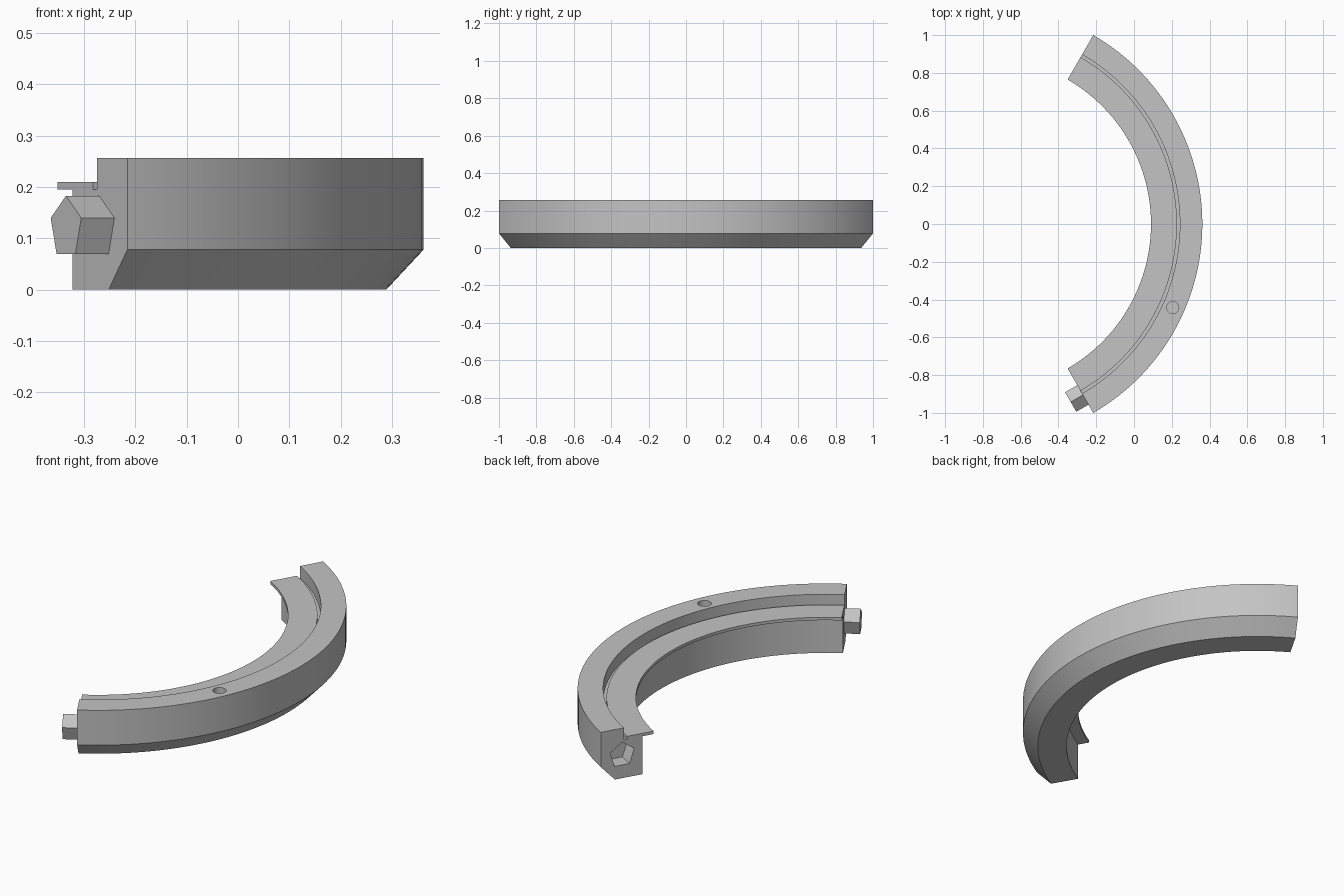
import bpy, bmesh
from math import sin, cos, pi, radians
from mathutils import Vector, Matrix

if "Cube" in bpy.data.objects:
    bpy.data.objects.remove(bpy.data.objects["Cube"], do_unlink=True)

CENTRE = Vector((-0.793, 0, 0))   # centre of the arc
HALF = radians(60)                # arc spans 120 degrees
STEPS = 72

grey = bpy.data.materials.new("plain grey")
grey.use_nodes = True
colour = (0.55, 0.55, 0.55, 1)
grey.diffuse_color = colour
grey.node_tree.nodes["Principled BSDF"].inputs["Base Color"].default_value = colour


def loft(name, rings):
    """Skin a list of closed rings and cap both ends."""
    bm = bmesh.new()
    rows = [[bm.verts.new(p) for p in ring] for ring in rings]
    n = len(rows[0])
    for a, b in zip(rows, rows[1:]):
        for i in range(n):
            j = (i + 1) % n
            bm.faces.new((a[i], a[j], b[j], b[i]))
    bm.faces.new(rows[0])
    bm.faces.new(rows[-1])
    bmesh.ops.recalc_face_normals(bm, faces=bm.faces)
    mesh = bpy.data.meshes.new(name)
    bm.to_mesh(mesh)
    bm.free()
    mesh.materials.append(grey)
    obj = bpy.data.objects.new(name, mesh)
    bpy.context.collection.objects.link(obj)
    return obj


def on_arc(r, angle, z):
    return CENTRE + Vector((r * cos(angle), r * sin(angle), z))


def pentagon_prism(name, angle, radius, start, end):
    """Pentagonal prism along the tangent at one end of the arc."""
    tangent = Vector((-sin(angle), cos(angle), 0))
    corners = [(1.045 + radius * sin(k * 2 * pi / 5), 0.1205 + radius * cos(k * 2 * pi / 5))
               for k in range(5)]
    return loft(name, [[on_arc(r, angle, z) + tangent * t for r, z in corners]
                       for t in (start, end)])


def activate(obj):
    bpy.ops.object.select_all(action="DESELECT")
    obj.select_set(True)
    bpy.context.view_layer.objects.active = obj


def cut(obj, cutter):
    activate(obj)
    mod = obj.modifiers.new("cut", "BOOLEAN")
    mod.operation, mod.solver, mod.object = "DIFFERENCE", "EXACT", cutter
    bpy.ops.object.modifier_apply(modifier=mod.name)
    bpy.data.objects.remove(cutter, do_unlink=True)


# Curved rail: outer wall, chamfered foot, thin inner lip, and a groove by the step
profile = [(0.940, 0), (1.082, 0), (1.1547, 0.078), (1.1547, 0.257), (1.036, 0.257),
           (1.036, 0.195), (1.020, 0.195), (1.020, 0.210), (0.883, 0.210),
           (0.883, 0.195), (0.940, 0.195)]
angles = [-HALF + 2 * HALF * i / STEPS for i in range(STEPS + 1)]
rail = loft("curved_rail", [[on_arc(r, a, z) for r, z in profile] for a in angles])

# Pentagonal socket in the back end
cut(rail, pentagon_prism("socket_cutter", HALF, 0.065, -0.08, 0.05))

# Blind round hole in the top
hole_at = Vector((0.205, -0.443, 0))
circle = [(0.032 * cos(k * pi / 16), 0.032 * sin(k * pi / 16)) for k in range(32)]
cut(rail, loft("hole_cutter", [[hole_at + Vector((x, y, z)) for x, y in circle]
                               for z in (0.157, 0.3)]))

activate(rail)
bpy.ops.object.shade_smooth_by_angle(angle=radians(30))

# Pentagonal peg on the front end
pentagon_prism("connector_peg", -HALF, 0.0625, 0.0, -0.0748)
